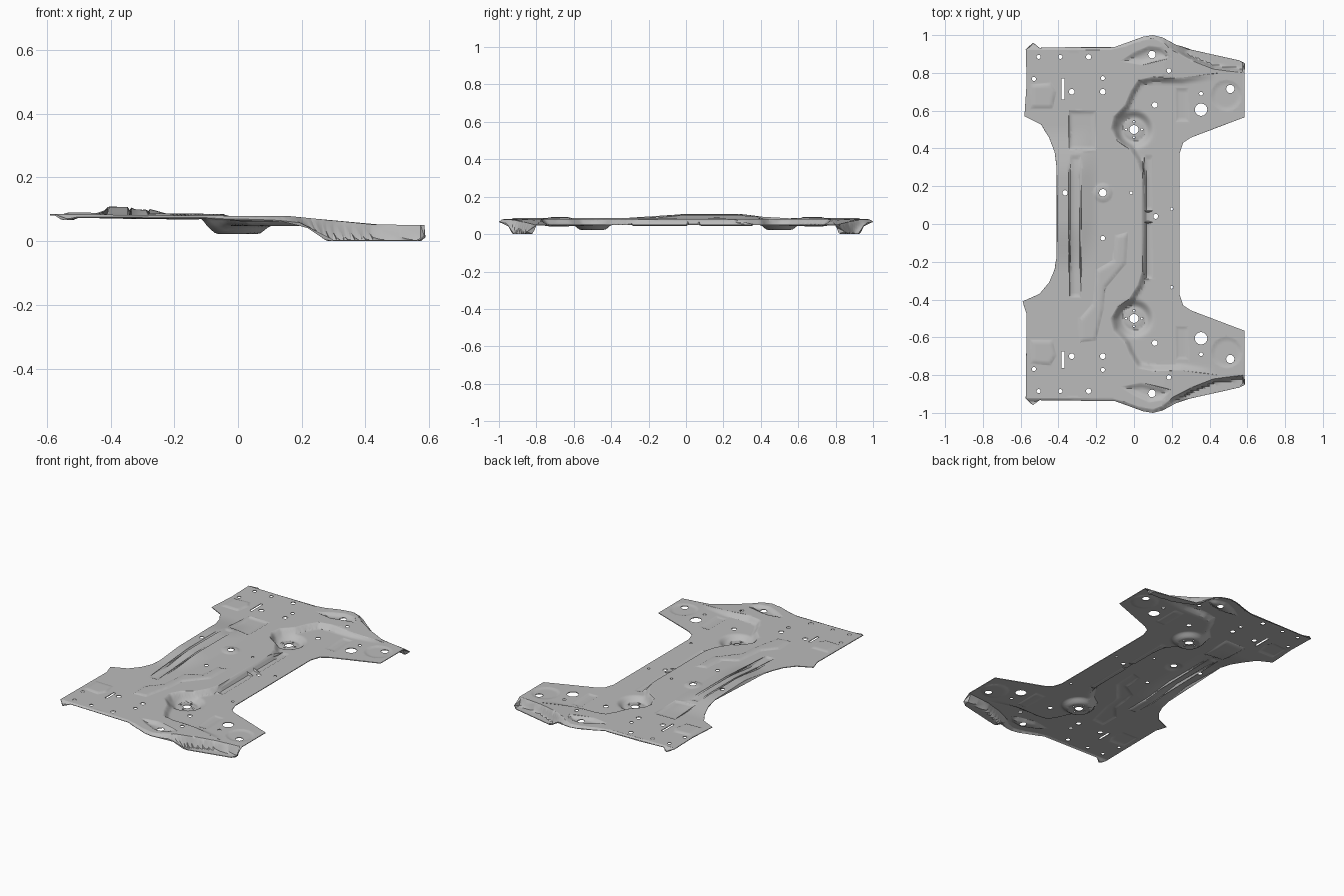
import bpy, bmesh, math
from mathutils import Vector
from mathutils.geometry import delaunay_2d_cdt

cube = bpy.data.objects.get("Cube")
if cube:
    bpy.data.objects.remove(cube, do_unlink=True)

STEP, THICK, SIDES = 0.0115, 0.004, 16


# ---- small helpers -------------------------------------------------------
def smooth(a, b, t):
    t = min(max((t - a) / (b - a), 0), 1)
    return t * t * (3 - 2 * t)


def ramp(points, x):
    """Piecewise linear height along x."""
    for (xa, za), (xb, zb) in zip(points, points[1:]):
        if x <= xb:
            return za + (zb - za) * max(x - xa, 0) / (xb - xa)
    return points[-1][1]


def flip(points):
    """Mirror a loop front to back."""
    return [(x, -y) for x, y in reversed(points)]


def box(xa, xb, ya, yb):
    return [(xa, ya), (xb, ya), (xb, yb), (xa, yb)]


def circle(x, y, r, n=SIDES):
    turn = math.tau / n
    return [(x + r * math.cos(i * turn), y + r * math.sin(i * turn)) for i in range(n)]


def inside(x, y, loop):
    hit = False
    for (xa, ya), (xb, yb) in zip(loop, loop[1:] + loop[:1]):
        if (ya > y) != (yb > y) and x < xa + (y - ya) * (xb - xa) / (yb - ya):
            hit = not hit
    return hit


def depth(x, y, loop):
    """Distance from the loop's border for points inside it, else zero."""
    if not inside(x, y, loop):
        return 0
    best = math.inf
    for (xa, ya), (xb, yb) in zip(loop, loop[1:] + loop[:1]):
        dx, dy = xb - xa, yb - ya
        t = ((x - xa) * dx + (y - ya) * dy) / (dx * dx + dy * dy)
        t = min(max(t, 0), 1)
        best = min(best, math.hypot(x - xa - t * dx, y - ya - t * dy))
    return best


# ---- outline of the sheet ------------------------------------------------
side_edge = [(.24, 0), (.24, .37), (.26, .43), (.3, .457), (.585, .565), (.585, .85),
             (.56, .865), (.3, .923), (.22, .95), (.15, .988), (.1, 1), (.05, .992),
             (-.03, .963), (-.1, .938), (-.5, .933), (-.535, .958), (-.573, .925)]
rear_back = [(-.568, .75), (-.58, .57), (-.49, .525), (-.45, .46), (-.42, .38), (-.41, .3)]
rear_front = [(-.41, -.18), (-.42, -.24), (-.45, -.31), (-.5, -.37), (-.59, -.41), (-.568, -.48)]
outline = side_edge + rear_back + rear_front + flip(side_edge[1:])

# ---- lowered floor with a winding step, and the rim flanges ---------------
step_line = [(.04, .25), (.02, .32), (-.03, .4), (-.09, .44), (-.125, .5), (-.11, .57),
             (-.05, .63), (-.02, .7), (.02, .765), (.1, .78), (.25, .775), (.45, .8), (.7, .8)]
low_floor = step_line + flip(step_line)
rim_line = [(-.7, .922), (-.12, .922), (-.05, .938), (.03, .968), (.1, .98), (.15, .962),
            (.2, .92), (.3, .867), (.42, .82), (.6, .797)]
flange = rim_line + [(.6, 1.2), (-.7, 1.2)]

HIGH = [(-.58, .085), (-.3, .081), (.16, .079), (.43, .052), (.6, .05)]
RIM = [(-.58, .07), (.1, .067), (.19, .06), (.23, .04), (.28, THICK), (.6, THICK)]

# ---- pressed shapes: loop, height, wall width ------------------------------
paired = [
    (box(.22, .29, .54, .72), -.005, .012),
    (circle(.49, .68, .085), -.005, .02),
    ([(-.08, .86), (.04, .84), (.2, .88), (.15, .935), (.08, .945), (0, .91)], -.014, .03),
    ([(-.55, .61), (-.43, .61), (-.41, .7), (-.44, .75), (-.55, .74)], .006, .015),
]
pressings = [
    (box(-.345, -.2, .39, .6), -.007, .015),
    (box(-.34, -.28, -.39, .36), -.007, .015),
    (box(.055, .1, .07, .36), -.005, .01),
    (box(.055, .1, -.29, .01), -.005, .01),
    (circle(-.165, .165, .055), .006, .02),
    ([(-.03, -.04), (-.1, -.06), (-.11, -.19), (-.2, -.24), (-.22, -.42), (-.29, -.5),
      (-.29, -.63), (-.2, -.62), (-.16, -.45), (-.15, -.34), (-.04, -.21)], .006, .015),
]
for loop, rise, wall in paired:
    pressings += [(loop, rise, wall), (flip(loop), rise, wall)]
boxes = [(min(p[0] for p in l), max(p[0] for p in l), min(p[1] for p in l), max(p[1] for p in l))
         for l, _, _ in pressings]

# ---- holes: x, y, radius ---------------------------------------------------
paired_holes = [(0, .5, .024), (.355, .605, .033), (.51, .715, .022), (.095, .897, .02),
                (.11, .63, .015), (-.505, .885, .011), (-.39, .885, .011), (-.24, .885, .014),
                (-.53, .768, .011), (-.165, .772, .011), (-.165, .7, .015), (-.33, .7, .015),
                (.355, .69, .01), (.185, .812, .012)]
for i in range(4):
    a = i * math.pi / 2
    paired_holes.append((.042 * math.cos(a), .5 + .042 * math.sin(a), .006))
holes = [(-.165, .165, .02), (.115, .04, .013), (.2, .08, .008), (.2, -.335, .008),
         (-.165, -.075, .012), (-.015, .165, .008), (-.365, .165, .014)]
for x, y, r in paired_holes:
    holes += [(x, y, r), (x, -y, r)]
slots = [box(-.383, -.368, .66, .77), box(-.383, -.368, -.763, -.675)]


def height(x, y):
    """Top surface of the pressed sheet."""
    z = ramp(HIGH, x)
    # swelling along the rear edge
    swell = smooth(-.25, .02, y) * (1 - smooth(.25, .52, y))
    z += .026 * swell * (1 - smooth(-.32, -.18, x))
    # step down to the low floor
    z += (min(.052, z) - z) * smooth(0, .035, depth(x, y, low_floor))
    # round mounting bowls with a raised seat
    r = math.hypot(x, abs(y) - .5)
    z += (.026 - z) * (1 - smooth(.06, .105, r))
    z += .004 * (1 - smooth(.045, .06, r))
    # pressings
    for (loop, rise, wall), (xa, xb, ya, yb) in zip(pressings, boxes):
        if xa < x < xb and ya < y < yb:
            z += rise * smooth(0, wall, depth(x, y, loop))
    # rim flanges
    if abs(y) > .78:
        z += (ramp(RIM, x) - z) * smooth(0, .022, depth(x, abs(y), flange))
    return z


# ---- triangulate the sheet with all loops as edges ---------------------------
points, edges = [], []


def add_loop(loop):
    base, n = len(points), len(loop)
    points.extend(Vector(p) for p in loop)
    edges.extend((base + i, base + (i + 1) % n) for i in range(n))


for loop in [outline, low_floor, flange, flip(flange)] + slots:
    add_loop(loop)
for loop, _, _ in pressings:
    add_loop(loop)
for hole in holes:
    add_loop(circle(*hole))
for i in range(int(1.18 / STEP)):
    for j in range(int(2 / STEP)):
        points.append(Vector((-.588 + i * STEP, -.997 + j * STEP)))
verts, _, tris, *_ = delaunay_2d_cdt(points, edges, [], 0, 1e-5)

apothem = math.cos(math.pi / SIDES)


def is_sheet(x, y):
    if any(math.hypot(x - hx, y - hy) < r * apothem for hx, hy, r in holes):
        return False
    return inside(x, y, outline) and not any(inside(x, y, s) for s in slots)


bm = bmesh.new()
made = {}
for tri in tris:
    centre = sum((verts[i] for i in tri), Vector((0, 0))) / len(tri)
    if not is_sheet(*centre):
        continue
    for i in tri:
        if i not in made:
            x, y = verts[i]
            made[i] = bm.verts.new((x, y, height(x, y)))
    face = bm.faces.new([made[i] for i in tri])
    face.normal_update()
    if face.normal.z < 0:
        face.normal_flip()
mesh = bpy.data.meshes.new("floor_panel")
bm.to_mesh(mesh)
bm.free()

# ---- material and object -----------------------------------------------------
steel = bpy.data.materials.new("grey_steel")
steel.use_nodes = True
steel.diffuse_color = (.5, .5, .5, 1)
steel.node_tree.nodes["Principled BSDF"].inputs["Base Color"].default_value = (.5, .5, .5, 1)
mesh.materials.append(steel)
panel = bpy.data.objects.new("floor_panel", mesh)
bpy.context.collection.objects.link(panel)
for other in bpy.context.selected_objects:
    other.select_set(False)
panel.select_set(True)
bpy.context.view_layer.objects.active = panel
sheet = panel.modifiers.new("sheet_thickness", 'SOLIDIFY')
sheet.thickness = THICK
sheet.offset = -1
bpy.ops.object.modifier_apply(modifier=sheet.name)
bpy.ops.object.shade_smooth_by_angle(angle=math.radians(30))
